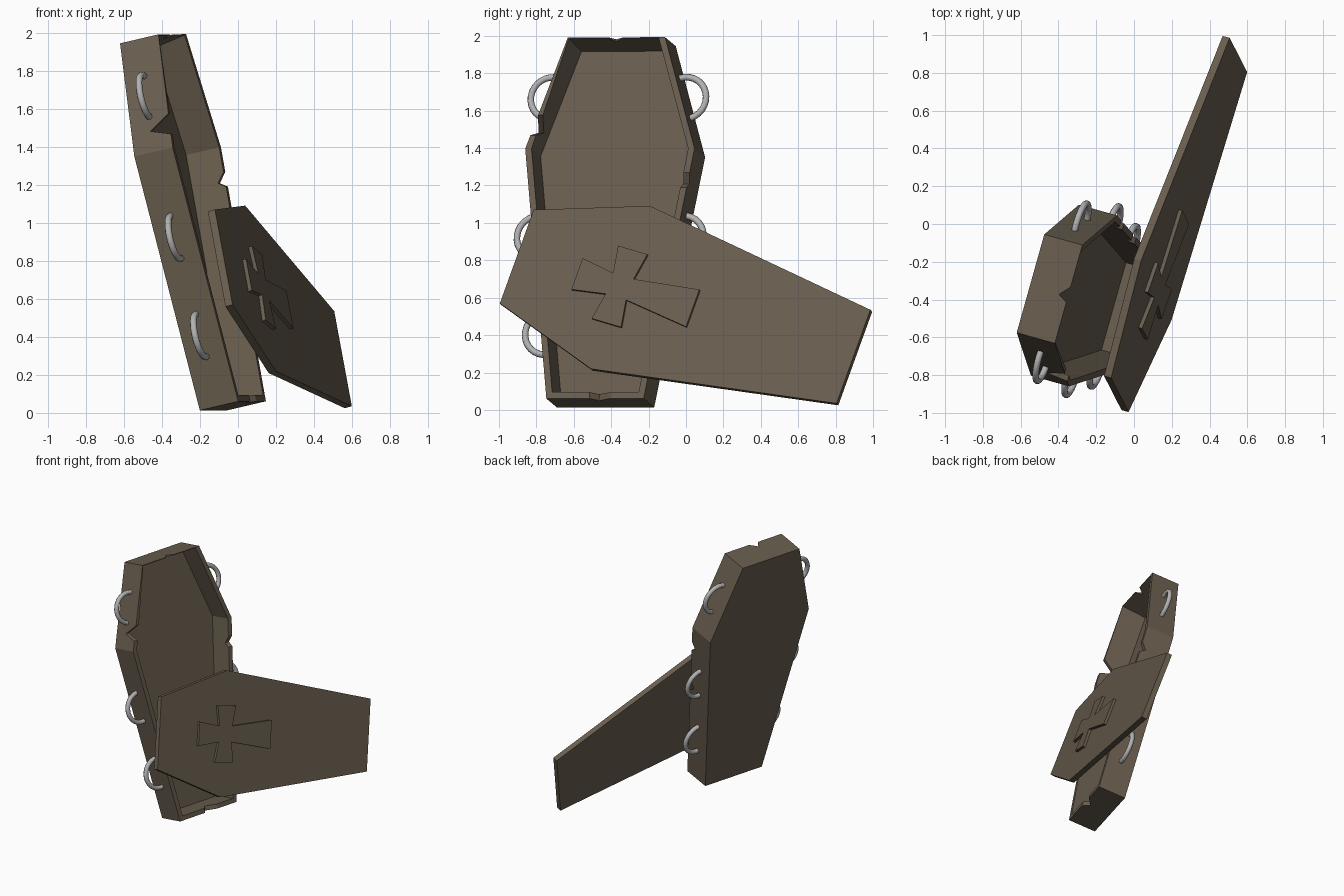
import bpy, bmesh
from math import sin, cos, pi
from mathutils import Vector, Matrix

if "Cube" in bpy.data.objects:
    bpy.data.objects.remove(bpy.data.objects["Cube"])


def material(name, color):
    m = bpy.data.materials.new(name)
    m.use_nodes = True
    m.diffuse_color = color
    m.node_tree.nodes["Principled BSDF"].inputs["Base Color"].default_value = color
    return m


wood = material("dark wood", (0.14, 0.11, 0.076, 1))
metal = material("grey metal", (0.45, 0.45, 0.45, 1))


def frame(origin, along, across):
    """Local axes: x across, y from head to foot, z out of the front."""
    y = Vector(along).normalized()
    x = Vector(across)
    x = (x - y * x.dot(y)).normalized()
    m = Matrix((x, y, x.cross(y))).transposed().to_4x4()
    m.translation = origin
    return m


def rings_object(name, rings, mat, placement, caps=True, loop=False):
    """Skin a list of matching point rings into a mesh object."""
    bm = bmesh.new()
    rows = [[bm.verts.new(p) for p in r] for r in rings]
    pairs = list(zip(rows, rows[1:]))
    if loop:
        pairs.append((rows[-1], rows[0]))
    for a, b in pairs:
        for i in range(len(a)):
            j = (i + 1) % len(a)
            bm.faces.new((a[i], a[j], b[j], b[i]))
    if caps:
        bm.faces.new(rows[0])
        bm.faces.new(rows[-1])
    bmesh.ops.recalc_face_normals(bm, faces=bm.faces)
    mesh = bpy.data.meshes.new(name)
    bm.to_mesh(mesh)
    bm.free()
    mesh.materials.append(mat)
    ob = bpy.data.objects.new(name, mesh)
    ob.matrix_world = placement
    bpy.context.collection.objects.link(ob)
    return ob


def level(points, z):
    return [(x, y, z) for x, y in points]


# Six-sided outline shared by box and lid
SHOULDER, LENGTH, DEPTH = 0.61, 1.98, 0.215
right_half = [(0.27, 0), (0.47, SHOULDER), (0.27, LENGTH)]
outline = right_half + [(-x, y) for x, y in reversed(right_half)]
inner_half = [(0.242, 0.035), (0.435, SHOULDER), (0.24, LENGTH - 0.035)]
floor = inner_half + [(-x, y) for x, y in reversed(inner_half)]
rim = list(floor)
rim[0] = (0.264, 0.005)      # worn thin at the head
rim[-1] = (-0.235, 0.005)

box_frame = frame((-0.548, -0.315, 1.945), (0.212, -0.058, -0.975), (-0.268, -0.963, -0.01))
lid_frame = frame((-0.075, -0.905, 0.82), (0.317, 0.909, -0.27), (0.166, -0.35, -0.922))

# Open box
box = rings_object("box", [level(outline, 0), level(outline, DEPTH),
                           level(rim, DEPTH), level(floor, 0.03)], wood, box_frame)


# Broken notches in the rim
def notch(x, y, half, depth, along_y):
    tri = [(-half, DEPTH + 0.01), (half * 0.3, DEPTH - depth), (half, DEPTH + 0.01)]
    rows = []
    for s in (-0.09, 0.09):
        rows.append([(x + s, y + t, z) if along_y else (x + t, y + s, z) for t, z in tri])
    cutter = rings_object("notch_cutter", rows, wood, box_frame)
    cutter.hide_render = True
    mod = box.modifiers.new("notch", "BOOLEAN")
    mod.operation = "DIFFERENCE"
    mod.solver = "EXACT"
    mod.object = cutter
    return cutter


cutters = [notch(0.42, 0.48, 0.06, 0.11, True),
           notch(-0.44, 0.78, 0.05, 0.04, True),
           notch(-0.39, 1.15, 0.06, 0.04, True),
           notch(0.0, 0.0, 0.05, 0.05, False),
           notch(-0.03, LENGTH, 0.07, 0.05, False)]
bpy.context.view_layer.update()
cut_mesh = bpy.data.meshes.new_from_object(
    box.evaluated_get(bpy.context.evaluated_depsgraph_get()))
box.modifiers.clear()
box.data = cut_mesh
for c in cutters:
    bpy.data.objects.remove(c)

# Lid leaning against the box
rings_object("lid", [level(outline, -0.04), level(outline, 0)], wood, lid_frame)

# Raised cross with flared arms on the lid
MID = 0.61
side = [(0.09, 0.36), (0.06, MID - 0.06), (0.21, MID - 0.086),
        (0.21, MID + 0.086), (0.06, MID + 0.06), (0.107, 1.04)]
cross = side + [(-x, y) for x, y in reversed(side)]
rings_object("lid_cross", [level(cross, -0.005), level(cross, 0.02)], wood, lid_frame)


# Half-ring handles, three per side
def wall_point(y):
    a, b = (right_half[:2] if y < SHOULDER else right_half[1:])
    a, b = Vector(a), Vector(b)
    tangent = (b - a).normalized()
    return a + (b - a) * ((y - a.y) / (b.y - a.y)), tangent


def handle(name, y, sign, radius=0.115, tube=0.018, steps=14, sides=8):
    base, t = wall_point(y)
    out = Vector((t.y, -t.x))
    rings = []
    for i in range(steps + 1):
        a = pi * i / steps
        radial = t * cos(a) + out * sin(a)
        ring = []
        for k in range(sides):
            b = 2 * pi * k / sides
            p = base + radial * (radius + tube * cos(b))
            ring.append((sign * p.x, p.y, DEPTH / 2 + tube * sin(b)))
        rings.append(ring)
    ob = rings_object(name, rings, metal, box_frame)
    for f in ob.data.polygons:
        f.use_smooth = len(f.vertices) == 4


for sign, label in ((1, "right"), (-1, "left")):
    for place, y in (("upper", 0.31), ("middle", 1.07), ("lower", 1.6)):
        handle(f"{place}_{label}_handle", y, sign)
